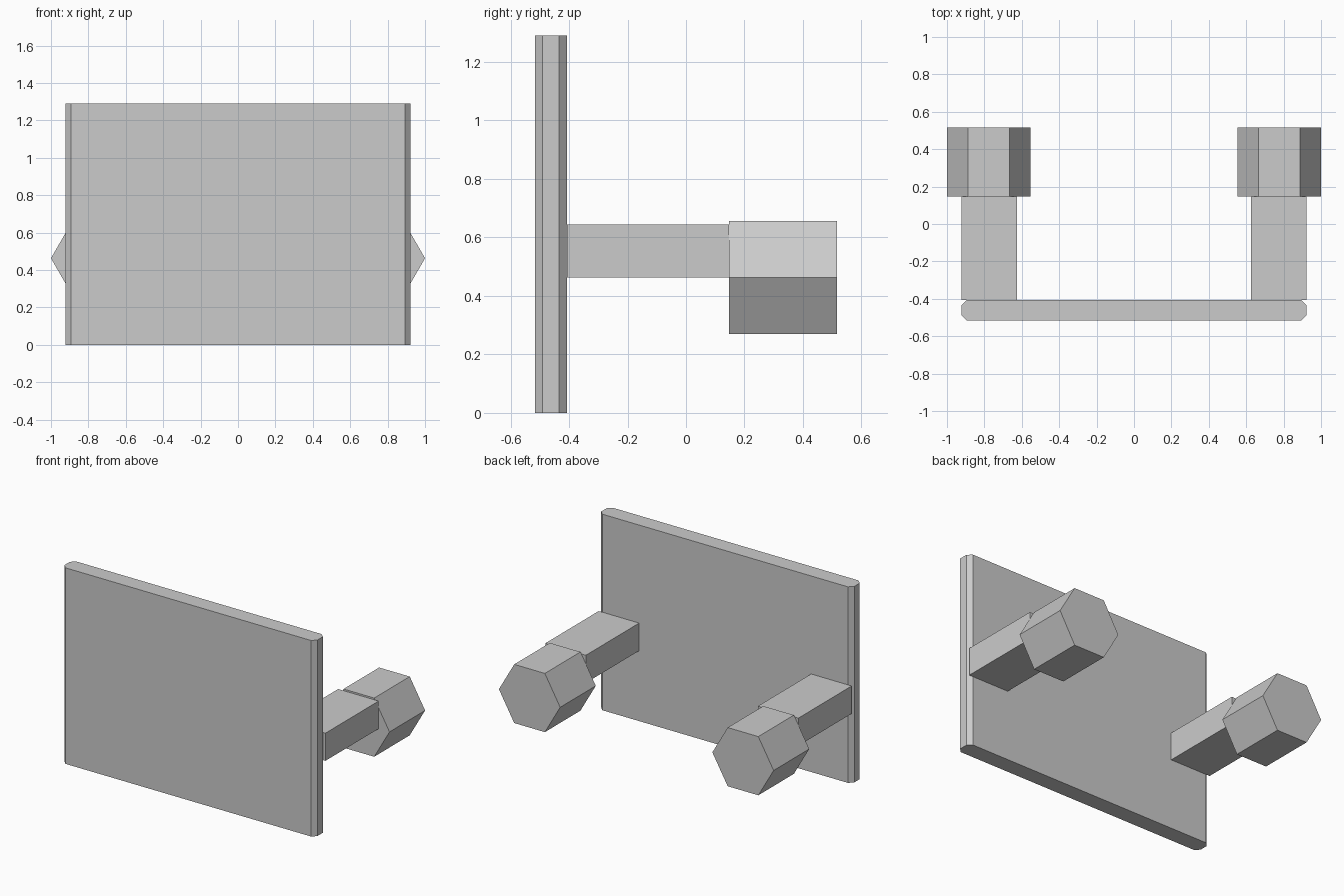
import bpy
import bmesh
from math import cos, sin, pi
from mathutils import Vector

cube = bpy.data.objects.get("Cube")
if cube:
    bpy.data.objects.remove(cube, do_unlink=True)

grey = bpy.data.materials.new("plain_grey")
grey.use_nodes = True
colour = (0.6, 0.6, 0.6, 1.0)
grey.diffuse_color = colour
grey.node_tree.nodes["Principled BSDF"].inputs["Base Color"].default_value = colour


def prism(name, outline, travel):
    """Extrude a flat outline along a vector into a closed solid."""
    bm = bmesh.new()
    face = bm.faces.new([bm.verts.new(p) for p in outline])
    extruded = bmesh.ops.extrude_face_region(bm, geom=[face], use_keep_orig=True)
    tops = [v for v in extruded["geom"] if isinstance(v, bmesh.types.BMVert)]
    bmesh.ops.translate(bm, verts=tops, vec=Vector(travel))
    bmesh.ops.recalc_face_normals(bm, faces=bm.faces)
    mesh = bpy.data.meshes.new(name)
    bm.to_mesh(mesh)
    bm.free()
    mesh.materials.append(grey)
    obj = bpy.data.objects.new(name, mesh)
    bpy.context.collection.objects.link(obj)
    return obj


# Upright panel with chamfered vertical edges
half, front, back, cut = 0.921, -0.517, -0.407, 0.027
right_edge = [(half - cut, front), (half, front + cut),
              (half, back - cut), (half - cut, back)]
outline = right_edge + [(-x, y) for x, y in reversed(right_edge)]
prism("panel", [(x, y, 0) for x, y in outline], (0, 0, 1.29))

# Arms reaching back from the panel, each ending in a six-sided grip
joint, end = 0.147, 0.517
radius, centre_x, centre_z = 0.223, 0.777, 0.463
for side, label in ((1, "left"), (-1, "right")):
    inner, outer = side * 0.626, side * 0.921
    low, high = centre_z, 0.645
    prism(label + "_arm",
          [(inner, back, low), (outer, back, low),
           (outer, back, high), (inner, back, high)],
          (0, joint - back, 0))
    hexagon = [(side * centre_x + radius * cos(i * pi / 3), joint,
                centre_z + radius * sin(i * pi / 3)) for i in range(6)]
    prism(label + "_grip", hexagon, (0, end - joint, 0))
